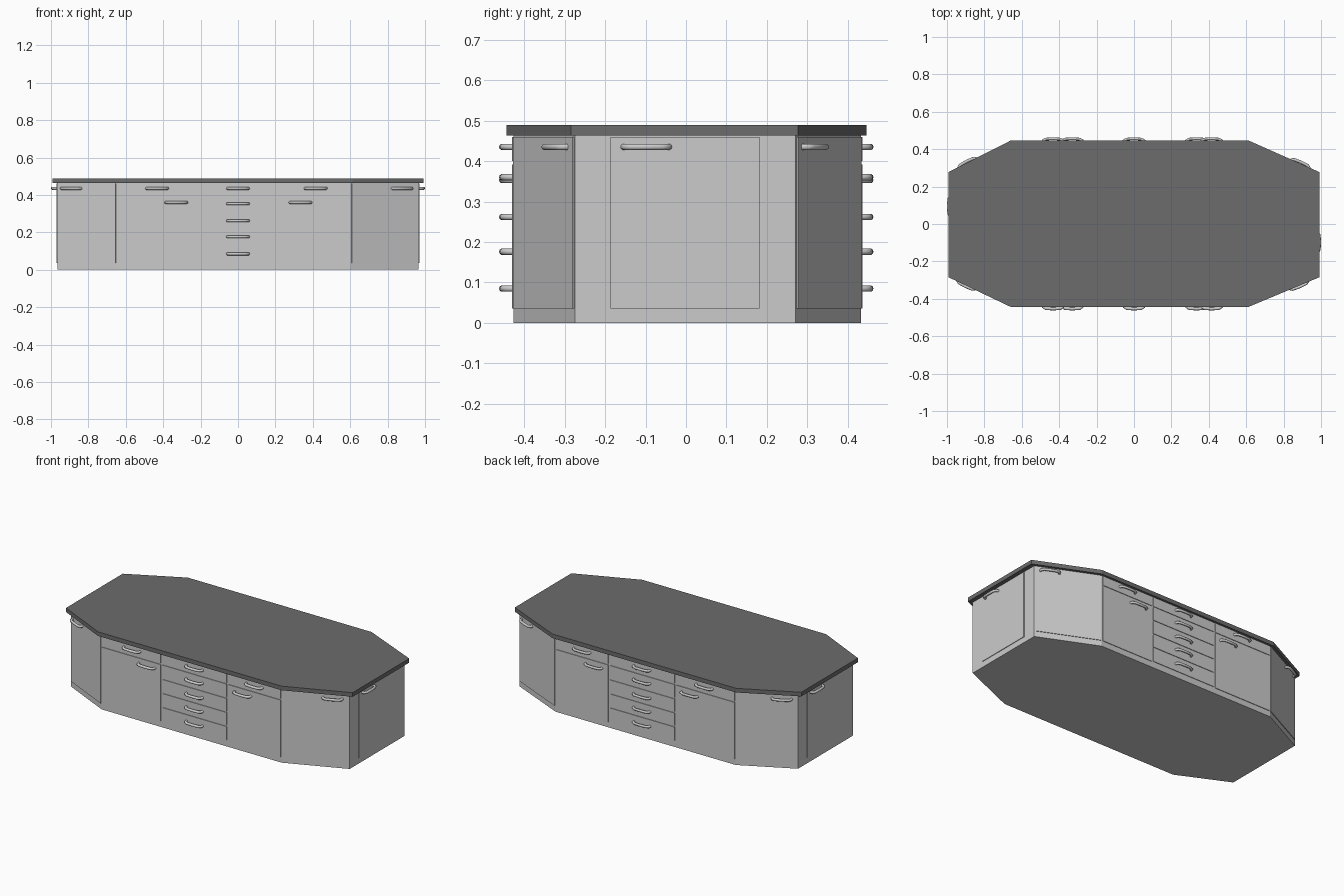
import bpy, bmesh
from mathutils import Vector, Matrix

if "Cube" in bpy.data.objects:
    bpy.data.objects.remove(bpy.data.objects["Cube"])

Z0, Z1 = 0.036, 0.46      # door bottom and top
PANEL = 0.004             # how far fronts stand proud of the carcass


def octagon(x, xl, xr, yf, yb, sf, sb):
    # counter-clockwise from the front-left corner
    return [(xl, yf), (xr, yf), (x, sf), (x, sb), (xr, yb), (xl, yb), (-x, sb), (-x, sf)]


def add_object(name, bm):
    mesh = bpy.data.meshes.new(name)
    bm.to_mesh(mesh)
    bm.free()
    ob = bpy.data.objects.new(name, mesh)
    bpy.context.collection.objects.link(ob)
    return ob


def prism(name, pts, z0, z1):
    bm = bmesh.new()
    face = bm.faces.new([bm.verts.new((x, y, z0)) for x, y in pts])
    top = bmesh.ops.extrude_face_region(bm, geom=[face])
    verts = [g for g in top["geom"] if isinstance(g, bmesh.types.BMVert)]
    bmesh.ops.translate(bm, verts=verts, vec=(0, 0, z1 - z0))
    bmesh.ops.recalc_face_normals(bm, faces=bm.faces)
    return add_object(name, bm)


# Carcass and overhanging worktop
body = octagon(0.966, -0.647, 0.602, -0.426, 0.432, -0.274, 0.270)
prism("carcass", body, 0, 0.464)
top = prism("worktop", octagon(0.993, -0.66, 0.613, -0.443, 0.446, -0.284, 0.277), 0.463, 0.489)
dark = bpy.data.materials.new("dark_stone")
dark.diffuse_color = (0.15, 0.15, 0.15, 1)
dark.use_nodes = True
dark.node_tree.nodes["Principled BSDF"].inputs["Base Color"].default_value = dark.diffuse_color
top.data.materials.append(dark)

# Shared bow handle: bent round bar, outward is -y
curve = bpy.data.curves.new("handle_path", 'CURVE')
curve.dimensions = '3D'
curve.bevel_depth = 0.008
curve.bevel_resolution = 3
curve.use_fill_caps = True
path = [(-0.056, 0.003), (-0.053, -0.011), (-0.039, -0.020), (0, -0.022),
        (0.039, -0.020), (0.053, -0.011), (0.056, 0.003)]
spline = curve.splines.new('POLY')
spline.points.add(len(path) - 1)
for p, (x, y) in zip(spline.points, path):
    p.co = (x, y, 0, 1)
spline.use_smooth = True
temp = bpy.data.objects.new("handle_path", curve)
bpy.context.collection.objects.link(temp)
bpy.context.view_layer.update()
handle_mesh = bpy.data.meshes.new_from_object(temp.evaluated_get(bpy.context.evaluated_depsgraph_get()))
bpy.data.objects.remove(temp)
for poly in handle_mesh.polygons:
    poly.use_smooth = len(poly.vertices) == 4


def face_frame(i):
    # local x runs along the wall, local y points inward
    a, b = Vector(body[i]), Vector(body[(i + 1) % 8])
    d = (b - a).normalized()
    m = Matrix(((d.x, -d.y, 0, a.x), (d.y, d.x, 0, a.y), (0, 0, 1, 0), (0, 0, 0, 1)))
    return m, (b - a).length


def panel(name, m, u0, u1, z0, z1):
    bm = bmesh.new()
    bmesh.ops.create_cube(bm, size=1)
    bmesh.ops.scale(bm, vec=(u1 - u0, 2 * PANEL, z1 - z0), verts=bm.verts)
    bmesh.ops.translate(bm, vec=((u0 + u1) / 2, 0, (z0 + z1) / 2), verts=bm.verts)
    add_object(name, bm).matrix_world = m


def handle(name, m, u, z, reach=1.0):
    ob = bpy.data.objects.new(name, handle_mesh)
    bpy.context.collection.objects.link(ob)
    ob.matrix_world = m @ Matrix.Translation((u, -PANEL, z)) @ Matrix.Diagonal((1, reach, 1, 1))


# Long sides: cupboard, drawer stack, cupboard
splits = [Z1, 0.396, 0.306, 0.218, 0.13, Z0]
pulls = [0.435, 0.353, 0.262, 0.176, 0.085]
for side, i in (("front", 0), ("back", 4)):
    m, length = face_frame(i)
    reach = 1.07 if i == 0 else 0.9

    def u(x):
        return x + 0.647 if i == 0 else 0.602 - x

    def front(name, xa, xb, za, zb, hx, hz):
        ua, ub = sorted((u(xa), u(xb)))
        panel(f"{side}_{name}", m, ua, ub, za, zb)
        handle(f"{side}_{name}_handle", m, u(hx), hz, reach)

    for k, z in enumerate(pulls):
        front(f"centre_drawer_{k + 1}", -0.225, 0.222, splits[k + 1] + 0.004,
              splits[k] - (0.004 if k else 0), 0, z)
    for name, xa, xb, hd, hc in (("left", -0.641, -0.237, -0.433, -0.33),
                                 ("right", 0.234, 0.596, 0.415, 0.334)):
        front(f"{name}_drawer", xa, xb, 0.40, Z1, hd, 0.435)
        front(f"{name}_door", xa, xb, Z0, 0.392, hc, 0.36)

# Angled corner doors, pulls toward the short ends
for name, i, f in (("front_right", 1, 0.75), ("back_right", 3, 0.23),
                   ("back_left", 5, 0.74), ("front_left", 7, 0.24)):
    m, length = face_frame(i)
    panel(f"{name}_corner_door", m, 0.006, length - 0.006, Z0, Z1)
    handle(f"{name}_corner_handle", m, f * length, 0.435)

# Short end doors
for name, i in (("right", 2), ("left", 6)):
    m, length = face_frame(i)
    mid = length / 2
    panel(f"{name}_end_door", m, mid - 0.184, mid + 0.184, Z0, Z1)
    handle(f"{name}_end_handle", m, mid - 0.096, 0.435)
